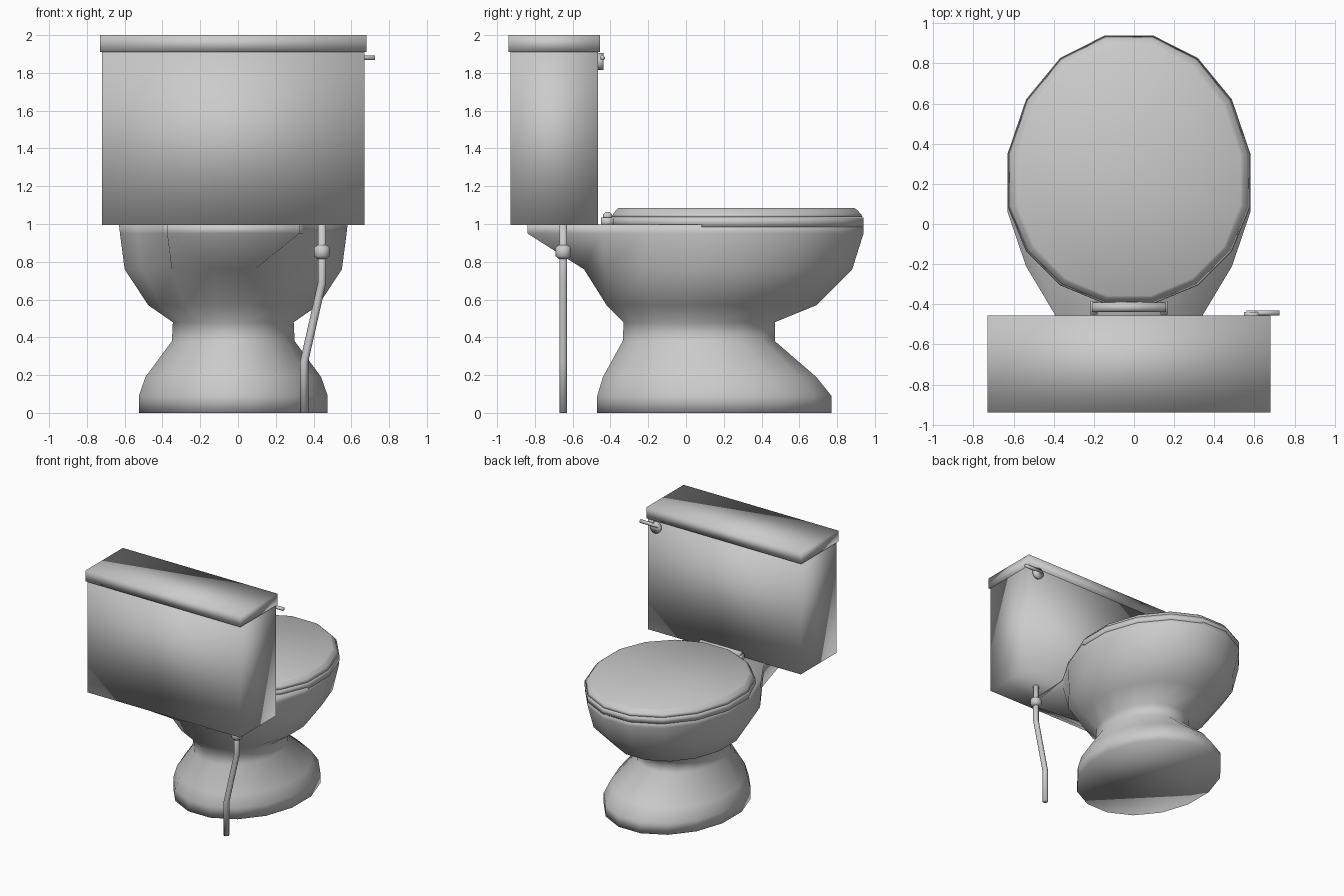
import bpy, bmesh, math
from mathutils import Vector

if "Cube" in bpy.data.objects:
    bpy.data.objects.remove(bpy.data.objects["Cube"], do_unlink=True)

CX = -0.025  # centre line of the fixture

porcelain = bpy.data.materials.new("porcelain_grey")
porcelain.use_nodes = True
grey = (0.6, 0.6, 0.6, 1)
porcelain.diffuse_color = grey
porcelain.node_tree.nodes["Principled BSDF"].inputs["Base Color"].default_value = grey


def loft(name, rings):
    """Skin a stack of equal-sized point rings and cap both ends."""
    bm = bmesh.new()
    rows = [[bm.verts.new(p) for p in ring] for ring in rings]
    n = len(rows[0])
    for a, b in zip(rows, rows[1:]):
        for i in range(n):
            j = (i + 1) % n
            bm.faces.new((a[i], a[j], b[j], b[i]))
    bm.faces.new(rows[0][::-1])
    bm.faces.new(rows[-1])
    bmesh.ops.recalc_face_normals(bm, faces=bm.faces)
    for f in bm.faces:
        f.smooth = True
    mesh = bpy.data.meshes.new(name)
    bm.to_mesh(mesh)
    bm.free()
    mesh.materials.append(porcelain)
    obj = bpy.data.objects.new(name, mesh)
    bpy.context.collection.objects.link(obj)
    return obj


def oval(z, half_width, back, front, sides=16):
    """Oval whose flat ends touch the given back and front."""
    mid, ry = (back + front) / 2, (front - back) / 2
    flat = math.cos(math.pi / sides)
    angles = [(i + 0.5) * math.tau / sides for i in range(sides)]
    return [Vector((CX + half_width * math.cos(a) / flat,
                    mid + ry * math.sin(a) / flat, z)) for a in angles]


def rim(z, half_width, back, front):
    """Oval whose rear points are pulled out into the tank shelf."""
    ring = oval(z, half_width, -0.53, front)
    for p in ring:
        side = math.copysign(1, p.x - CX)
        if p.y < -0.5:
            p.x, p.y = CX + side * 0.35, back
        elif p.y < -0.35:
            p.x, p.y = CX + side * 0.37, -0.45
    return ring


def box(name, x0, x1, y0, y1, z0, z1):
    return loft(name, [[(x0, y0, z), (x1, y0, z), (x1, y1, z), (x0, y1, z)]
                       for z in (z0, z1)])


def rod(name, start, end, radius, sides=8):
    """Straight round bar between two points."""
    start, end = Vector(start), Vector(end)
    turn = (end - start).to_track_quat('Z', 'Y')
    circle = [turn @ Vector((radius * math.cos(a), radius * math.sin(a), 0))
              for a in [(i + 0.5) * math.tau / sides for i in range(sides)]]
    return loft(name, [[p + c for c in circle] for p in (start, end)])


def turned(name, profile, y, sides=10):
    """Upright round part from (x, z, radius) stations."""
    return loft(name, [[(x + r * math.cos(i * math.tau / sides),
                         y + r * math.sin(i * math.tau / sides), z)
                        for i in range(sides)] for x, z, r in profile])


# Pedestal and bowl: height, half width, back, front
body = [(0, 0.50, -0.47, 0.77), (0.09, 0.50, -0.47, 0.77),
        (0.19, 0.465, -0.44, 0.69), (0.38, 0.325, -0.335, 0.47),
        (0.48, 0.32, -0.33, 0.47), (0.57, 0.45, -0.42, 0.69),
        (0.76, 0.575, -0.54, 0.88)]
loft("pedestal_bowl", [oval(*s) for s in body]
     + [rim(0.95, 0.60, -0.84, 0.94), rim(0.998, 0.605, -0.84, 0.94)])


def cover(z, inset):
    """Seat outline: long front half, shorter rear half."""
    ring = oval(z, 0.605 - inset, -0.53 + inset, 0.94 - inset)
    for p in ring:
        if p.y < 0.205:
            p.y = 0.205 + (p.y - 0.205) * 0.82
    return ring


# Seat and lid
loft("seat", [cover(0.985, 0), cover(1.035, 0)])
loft("seat_lid", [cover(1.036, 0.004), cover(1.055, 0.016),
                  cover(1.075, 0.035), cover(1.085, 0.05)])

# Hinge
rod("hinge_bar", (-0.21, -0.415, 1.04), (0.16, -0.415, 1.04), 0.026)
for label, x in (("right", -0.2), ("left", 0.15)):
    box(label + "_hinge_block", x - 0.018, x + 0.018, -0.45, -0.385, 0.99, 1.035)

# Tank and its lid
box("tank", -0.72, 0.67, -0.93, -0.465, 0.995, 1.915)
box("tank_lid", -0.73, 0.68, -0.94, -0.455, 1.91, 2.0)

# Flush handle
rod("handle_boss", (0.59, -0.47, 1.86), (0.59, -0.438, 1.86), 0.045, 10)
lever = rod("handle_lever", (0.56, -0.443, 1.88), (0.725, -0.443, 1.88), 0.014)

# Water supply
turned("supply_pipe", [(0.35, 0, 0.022), (0.35, 0.27, 0.022),
                       (0.445, 0.69, 0.022), (0.445, 1.01, 0.022)], -0.65)
turned("supply_nut", [(0.445, 0.815, 0.024), (0.445, 0.83, 0.043),
                      (0.445, 0.875, 0.043), (0.445, 0.89, 0.024)], -0.65)
